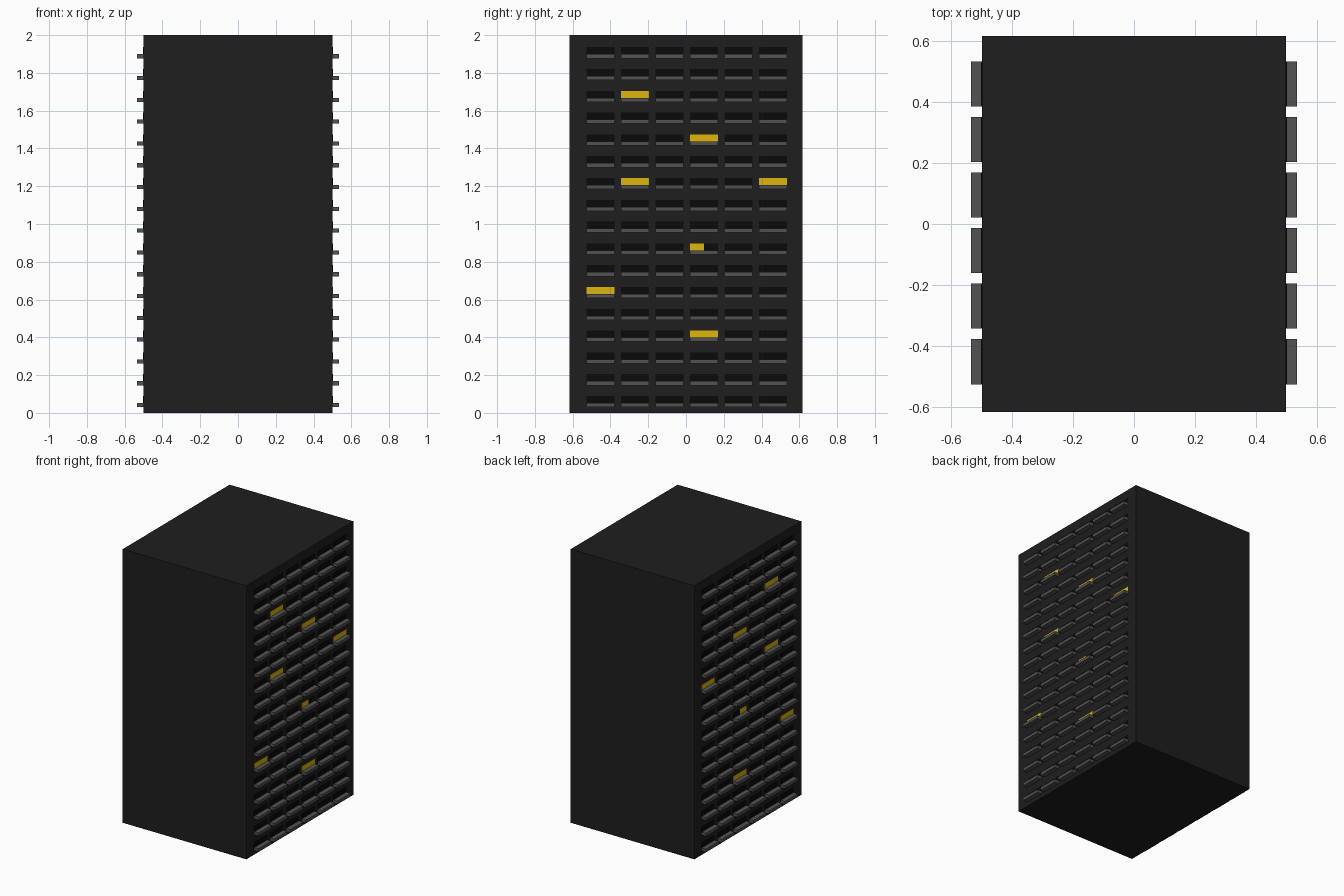
import bpy, bmesh
from mathutils import Matrix, Vector

if "Cube" in bpy.data.objects:
    bpy.data.objects.remove(bpy.data.objects["Cube"])

HALF_X, HALF_Y, HEIGHT = 0.5, 0.617, 2.0
ROWS, COLS = 17, 6
ROW_STEP, COL_STEP = 0.1154, 0.1824
WIN_W, WIN_H = 0.149, 0.037
SILL_H, SILL_OUT = 0.022, 0.036
TOP_ROW_Z = 1.899           # lower edge of the highest window row
FIRST_COL_Y = -0.452        # centre of the column nearest the front


def material(name, rgb):
    mat = bpy.data.materials.new(name)
    mat.diffuse_color = (*rgb, 1)
    mat.use_nodes = True
    mat.node_tree.nodes["Principled BSDF"].inputs["Base Color"].default_value = mat.diffuse_color
    return mat


def boxes(name, spans, mat, mirrored=False):
    """One object holding a box for every (low corner, high corner)."""
    bm = bmesh.new()
    for lo, hi in spans:
        lo, hi = Vector(lo), Vector(hi)
        m = Matrix.Translation((lo + hi) / 2) @ Matrix.Diagonal((*(hi - lo), 1))
        bmesh.ops.create_cube(bm, size=1, matrix=m)
    mesh = bpy.data.meshes.new(name)
    bm.to_mesh(mesh)
    bm.free()
    mesh.materials.append(mat)
    obj = bpy.data.objects.new(name, mesh)
    bpy.context.collection.objects.link(obj)
    if mirrored:
        obj.modifiers.new("other_side", 'MIRROR').use_axis = (True, False, False)
    return obj


wall = material("wall", (0.013, 0.013, 0.013))
ledge = material("ledge", (0.085, 0.085, 0.085))
dark = material("dark_glass", (0.003, 0.003, 0.003))
light = material("lit_glass", (0.72, 0.47, 0.004))

# Tower block
boxes("tower_block", [((-HALF_X, -HALF_Y, 0), (HALF_X, HALF_Y, HEIGHT))], wall)

# Window grid; (row from top, column from front) of the lit windows
lit = {(2, 1), (4, 3), (6, 1), (6, 5), (11, 0), (13, 3)}
half_lit = (9, 3)
sills, dark_panes, lit_panes = [], [], []
x0, x1 = HALF_X - 0.01, HALF_X + 0.002


def pane(ya, yb, z):
    return (x0, ya, z), (x1, yb, z + WIN_H)


for r in range(ROWS):
    z = TOP_ROW_Z - r * ROW_STEP
    for c in range(COLS):
        y = FIRST_COL_Y + c * COL_STEP
        a, b = y - WIN_W / 2, y + WIN_W / 2
        sills.append(((HALF_X, a, z - SILL_H), (HALF_X + SILL_OUT, b, z)))
        if (r, c) == half_lit:
            lit_panes.append(pane(a, y, z))
            dark_panes.append(pane(y, b, z))
        else:
            (lit_panes if (r, c) in lit else dark_panes).append(pane(a, b, z))

# Sills and panes, mirrored to the left side
boxes("window_sills", sills, ledge, True)
boxes("dark_windows", dark_panes, dark, True)
boxes("lit_windows", lit_panes, light, True)
